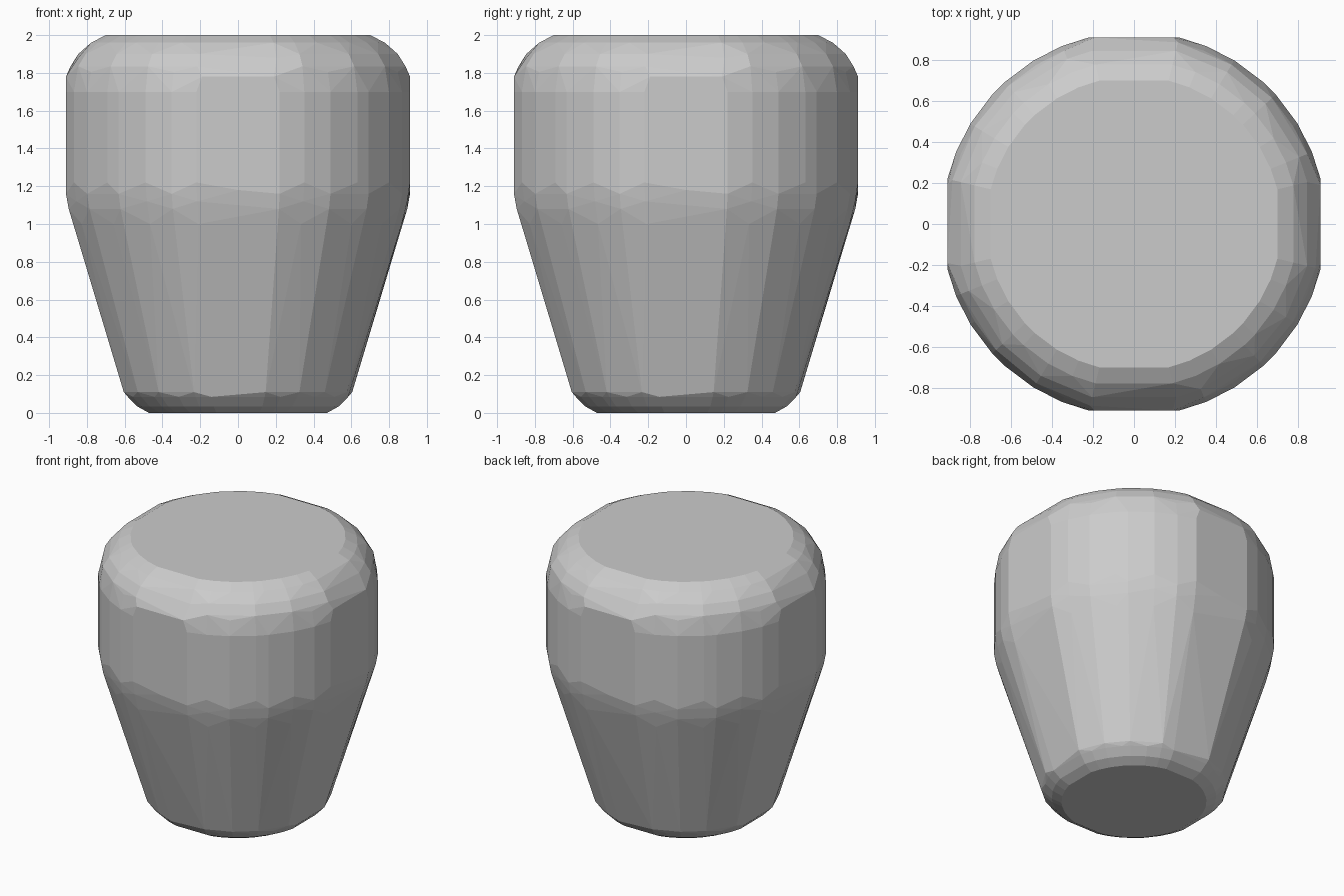
import bpy, bmesh, math

if "Cube" in bpy.data.objects:
    bpy.data.objects.remove(bpy.data.objects["Cube"])

# Side angles inside one quadrant (wide flats face the four axes)
QUAD = [13.6, 22, 31.5, 42.4, 47.6, 58.5, 68, 76.4]
ANGLES = [math.radians(a + 90 * q) for q in range(4) for a in QUAD]

# Profile: radius, height, zigzag in height between neighbouring sides
PROFILE = [(0.485, 0.0, 0), (0.55, 0.035, 0), (0.60, 0.085, 0), (0.622, 0.13, 0.02),
           (0.892, 1.0, 0), (0.922, 1.1, 0.02), (0.937, 1.19, 0.03),
           (0.937, 1.70, 0), (0.912, 1.82, 0.015), (0.87, 1.89, 0.01),
           (0.80, 1.96, 0), (0.72, 2.0, 0)]

bm = bmesh.new()
for r, z, zig in PROFILE:
    for i, a in enumerate(ANGLES):
        dz = zig * (1 if i % 2 else -1)
        bm.verts.new((r * math.cos(a), r * math.sin(a), z + dz))

# Pointed ends of the four flat side panels
for q in range(4):
    a = q * math.pi / 2
    s, c = math.sin(a), math.cos(a)
    bm.verts.new((0.911 * c, 0.911 * s, 1.18))
    for t in (-0.19, 0.19):
        bm.verts.new((0.911 * c - t * s, 0.911 * s + t * c, 1.78))

# Faceted convex shell
res = bmesh.ops.convex_hull(bm, input=bm.verts[:])
bmesh.ops.delete(bm, geom=[v for v in bm.verts if not v.link_faces], context='VERTS')
bmesh.ops.dissolve_limit(bm, angle_limit=math.radians(1.5), verts=bm.verts[:], edges=bm.edges[:])
bmesh.ops.recalc_face_normals(bm, faces=bm.faces[:])

mesh = bpy.data.meshes.new("tapered_body")
bm.to_mesh(mesh)
bm.free()
body = bpy.data.objects.new("tapered_body", mesh)
bpy.context.collection.objects.link(body)
